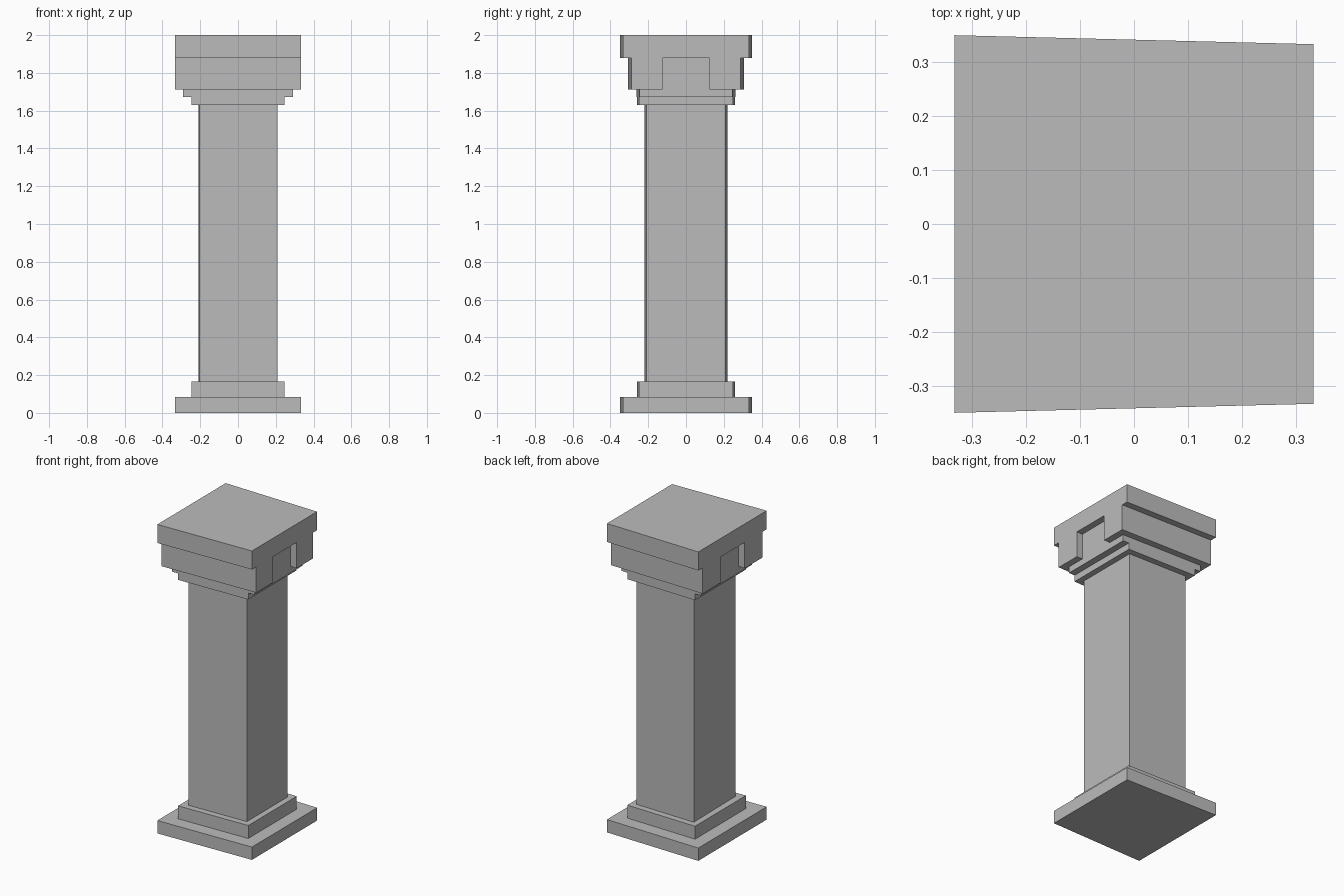
import bpy, bmesh

cube = bpy.data.objects.get("Cube")
if cube:
    bpy.data.objects.remove(cube, do_unlink=True)

stone = bpy.data.materials.new("grey stone")
stone.use_nodes = True
colour = (0.5, 0.5, 0.5, 1)
stone.diffuse_color = colour
stone.node_tree.nodes["Principled BSDF"].inputs["Base Color"].default_value = colour

TAPER = 0.025  # each tier narrows slightly in depth towards +x


def prism(name, outline, z0, z1):
    """Extrude a flat outline from z0 to z1."""
    bm = bmesh.new()
    face = bm.faces.new([bm.verts.new((x, y, z0)) for x, y in outline])
    top = bmesh.ops.extrude_face_region(bm, geom=[face])["geom"]
    for v in top:
        if isinstance(v, bmesh.types.BMVert):
            v.co.z = z1
    bmesh.ops.recalc_face_normals(bm, faces=bm.faces)
    mesh = bpy.data.meshes.new(name)
    bm.to_mesh(mesh)
    bm.free()
    mesh.materials.append(stone)
    obj = bpy.data.objects.new(name, mesh)
    bpy.context.collection.objects.link(obj)
    return obj


def tier(name, hx, hy, z0, z1, skew=0):
    """Four-sided tier with tapered depth; skew pulls in the front -x corner."""
    near, far = hy - TAPER * hx, hy + TAPER * hx
    prism(name, [(-hx + skew, -far), (hx, -near), (hx, near), (-hx, far)], z0, z1)


# Base and shaft
tier("plinth", 0.333, 0.3415, 0, 0.083)
tier("base_step", 0.247, 0.254, 0.083, 0.167)
tier("shaft", 0.209, 0.2135, 0.167, 1.63, skew=0.006)

# Capital steps
tier("neck_step", 0.247, 0.254, 1.63, 1.672)
tier("upper_neck_step", 0.29, 0.254, 1.672, 1.713)

# Capital block with a notch in each end
hx, hy, inner, notch = 0.333, 0.298, 0.29, 0.125
near, far = hy - TAPER * hx, hy + TAPER * hx
right = [(hx, -near), (hx, -notch), (inner, -notch),
         (inner, notch), (hx, notch), (hx, near)]
left = [(-hx, far), (-hx, notch), (-inner, notch),
        (-inner, -notch), (-hx, -notch), (-hx, -far)]
prism("capital_block", right + left, 1.713, 1.88)

# Top slab
tier("top_slab", 0.333, 0.3415, 1.88, 2)
